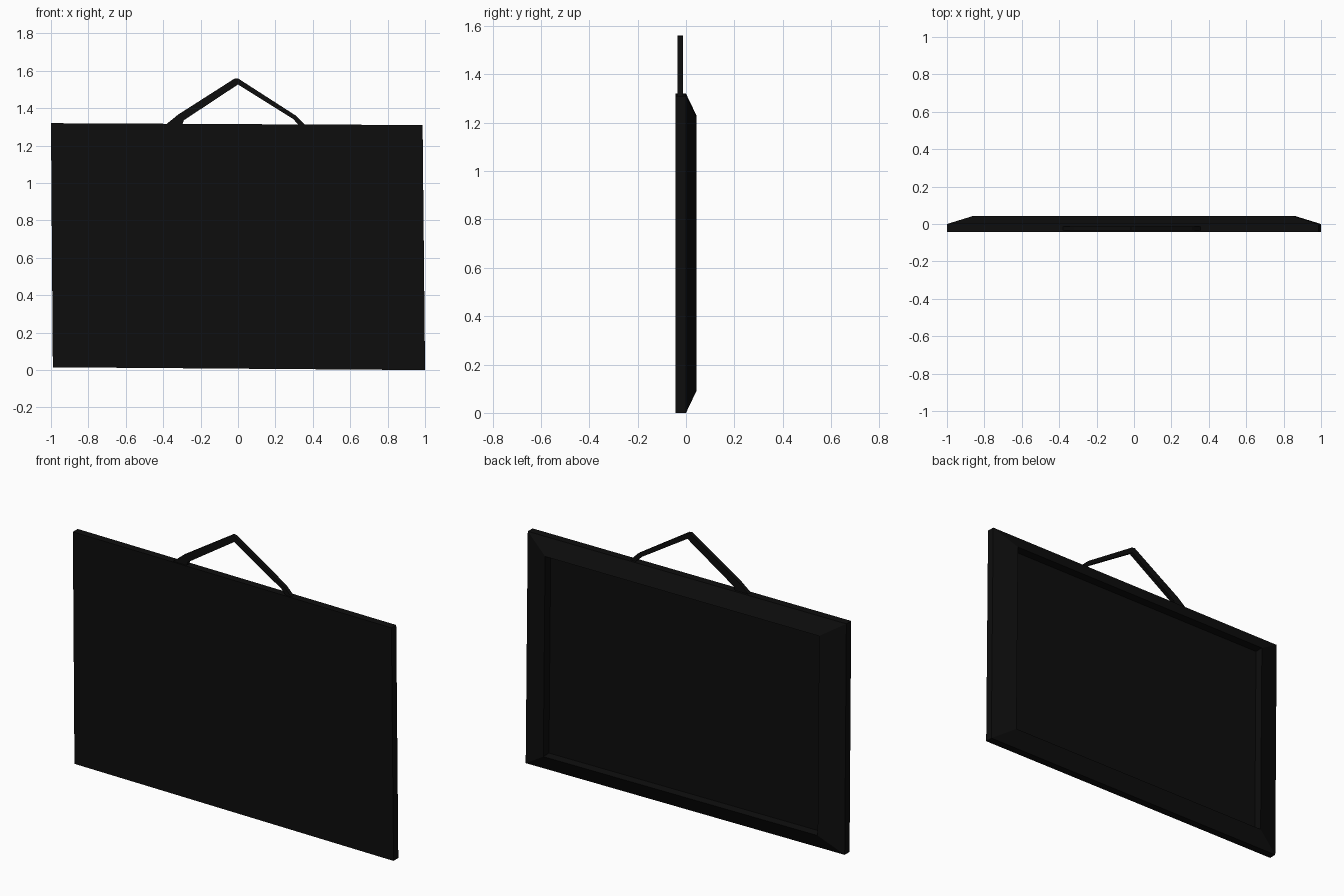
import bpy, bmesh
from mathutils import Vector

if "Cube" in bpy.data.objects:
    bpy.data.objects.remove(bpy.data.objects["Cube"])

black = bpy.data.materials.new("black")
black.diffuse_color = (0.004, 0.004, 0.004, 1)
black.use_nodes = True
black.node_tree.nodes["Principled BSDF"].inputs["Base Color"].default_value = black.diffuse_color


def finish(name, bm):
    bmesh.ops.recalc_face_normals(bm, faces=bm.faces)
    me = bpy.data.meshes.new(name)
    bm.to_mesh(me)
    bm.free()
    me.materials.append(black)
    ob = bpy.data.objects.new(name, me)
    bpy.context.collection.objects.link(ob)
    return ob


def loft(name, rings):
    """Join closed rings of points and cap both ends."""
    bm = bmesh.new()
    loops = [[bm.verts.new(p) for p in ring] for ring in rings]
    n = len(loops[0])
    for a, b in zip(loops, loops[1:]):
        for i in range(n):
            j = (i + 1) % n
            bm.faces.new((a[i], a[j], b[j], b[i]))
    bm.faces.new(loops[0])
    bm.faces.new(loops[-1])
    return finish(name, bm)


# Slightly crooked board outline (bottom left, bottom right, top right, top left)
BL, BR, TR, TL = (Vector(c) for c in
                  ((-0.99, 0.015), (1.0, 0.0), (0.987, 1.31), (-1.0, 1.32)))


def board_ring(inset_x, inset_z, y):
    u, v = inset_x / 2, inset_z / 1.32
    ring = []
    for s, t in ((u, v), (1 - u, v), (1 - u, 1 - v), (u, 1 - v)):
        p = BL.lerp(BR, s).lerp(TL.lerp(TR, s), t)
        ring.append((p.x, y, p.y))
    return ring


# Board: flat front, bevelled rim and recessed panel on the back
loft("sign_board", [board_ring(0, 0, -0.043), board_ring(0, 0, 0.0),
                    board_ring(0.14, 0.09, 0.043), board_ring(0.145, 0.095, 0.0)])

# Hanging strap: bent flat band, wider on the left, ends sunk in the board
outer = [(-0.395, 1.305), (-0.32, 1.366), (-0.016, 1.56), (0.002, 1.558),
         (0.31, 1.36), (0.37, 1.30)]
inner = [(0.335, 1.30), (0.294, 1.343), (0.0, 1.527),
         (-0.289, 1.336), (-0.30, 1.305)]
loft("hanging_strap", [[(x, y, z) for x, z in outer + inner]
                       for y in (-0.035, -0.0125)])
